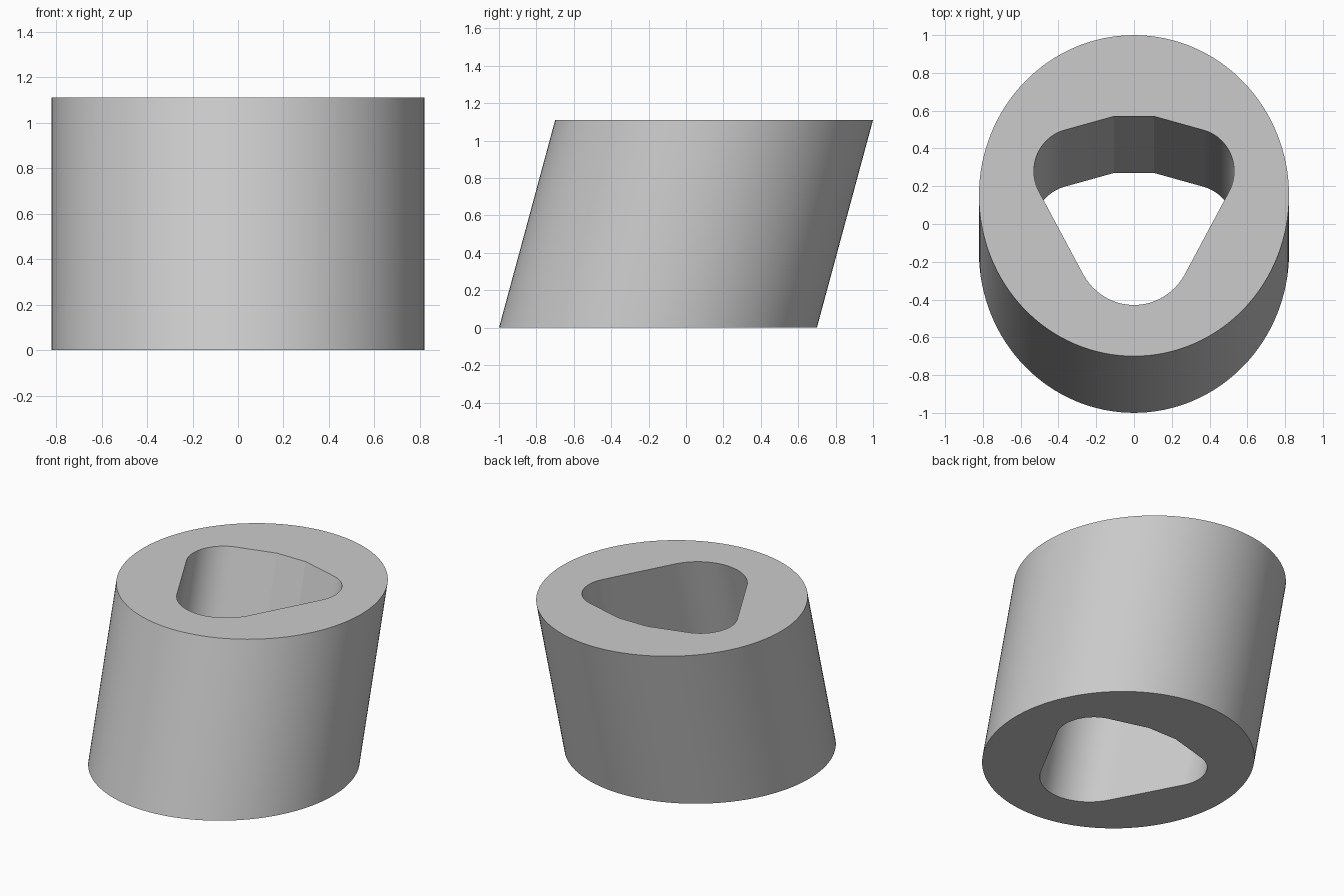
import bpy, bmesh, math

if "Cube" in bpy.data.objects:
    bpy.data.objects.remove(bpy.data.objects["Cube"])

HEIGHT, LEAN = 1.11, 0.30          # total height and backward offset of the top
STRETCH = 1.035                    # depth of every arc relative to its width


def arc(cx, cy, r, start, end, steps):
    """Points of a slightly stretched arc, angles in degrees."""
    pts = []
    for i in range(steps + 1):
        a = math.radians(start + (end - start) * i / steps)
        pts.append((cx + r * math.cos(a), cy + r * STRETCH * math.sin(a)))
    return pts


# Outer outline and rounded triangular hole, drawn at the base
outer = arc(0, -0.15, 0.821, 0, 360, 128)[:-1]
right = arc(0.313, -0.02, 0.217, -28, 75, 24) + [(0.107, 0.27)]
left = [(-x, y) for x, y in reversed(right)]
hole = right + left + arc(0, -0.409, 0.309, 208, 332, 32)

bm = bmesh.new()
edges = []
for loop in (outer, hole):
    verts = [bm.verts.new((x, y, 0)) for x, y in loop]
    edges += [bm.edges.new((verts[i - 1], verts[i])) for i in range(len(verts))]
bmesh.ops.triangle_fill(bm, use_beauty=True, edges=edges)

# Slanted extrusion
result = bmesh.ops.extrude_face_region(bm, geom=bm.faces[:], use_keep_orig=True)
top = [g for g in result["geom"] if isinstance(g, bmesh.types.BMVert)]
bmesh.ops.translate(bm, verts=top, vec=(0, LEAN, HEIGHT))
bmesh.ops.recalc_face_normals(bm, faces=bm.faces[:])

mesh = bpy.data.meshes.new("slanted_sleeve")
bm.to_mesh(mesh)
bm.free()

# Plain grey finish
grey = bpy.data.materials.new("light grey")
grey.diffuse_color = (0.6, 0.6, 0.6, 1)
grey.use_nodes = True
grey.node_tree.nodes["Principled BSDF"].inputs["Base Color"].default_value = grey.diffuse_color
mesh.materials.append(grey)

sleeve = bpy.data.objects.new("slanted_sleeve", mesh)
bpy.context.collection.objects.link(sleeve)
bpy.context.view_layer.objects.active = sleeve
sleeve.select_set(True)
bpy.ops.object.shade_smooth_by_angle(angle=math.radians(10))
